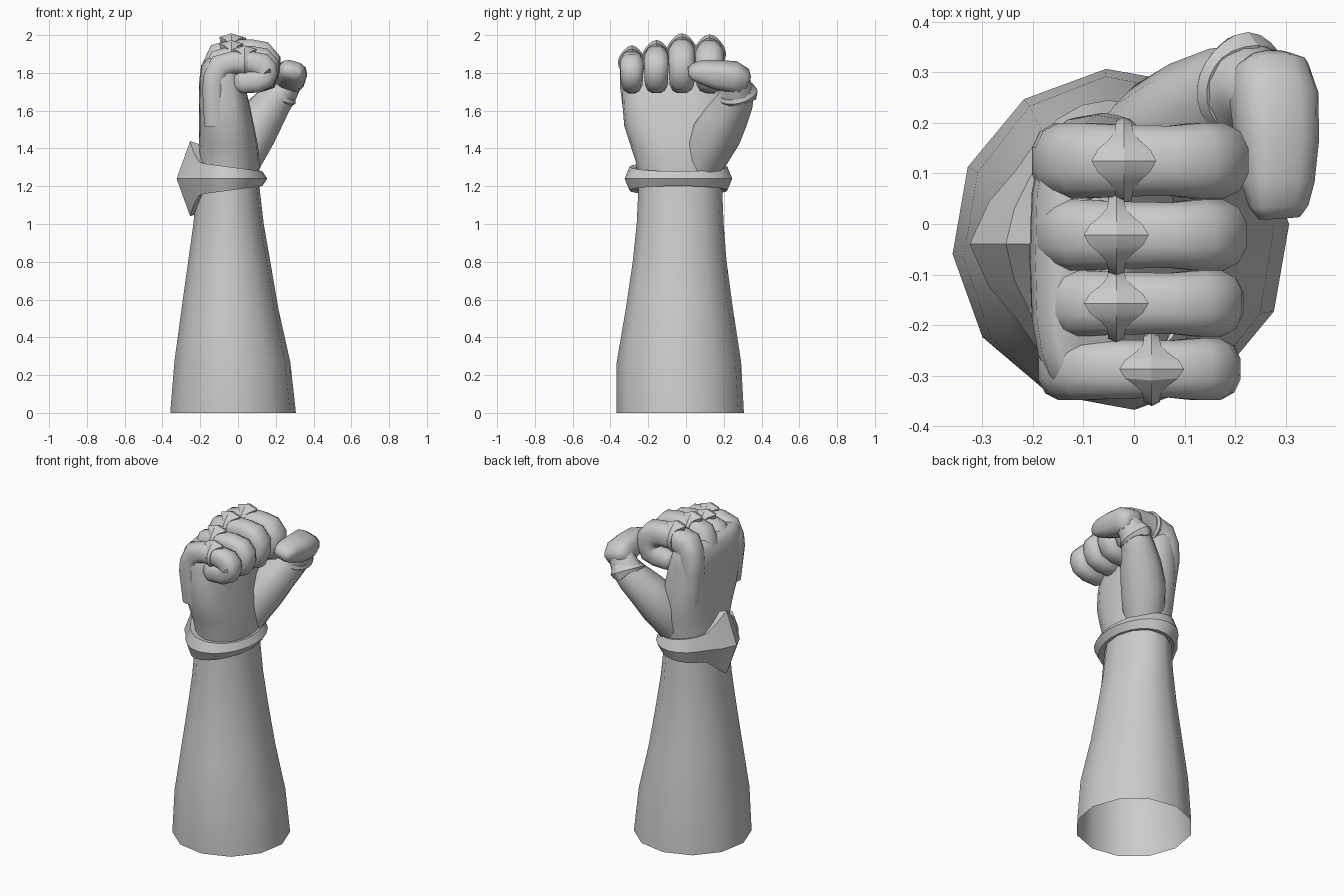
import bpy, bmesh, math
from mathutils import Vector

if "Cube" in bpy.data.objects:
    bpy.data.objects.remove(bpy.data.objects["Cube"])

skin = bpy.data.materials.new("plain grey")
skin.diffuse_color = (0.6, 0.6, 0.6, 1)
skin.use_nodes = True
skin.node_tree.nodes["Principled BSDF"].inputs["Base Color"].default_value = skin.diffuse_color


def loft(name, rings, cap=(True, True), closed=False, angle=60):
    """Bridge a list of vertex rings into one surface."""
    bm = bmesh.new()
    vs = [[bm.verts.new(p) for p in r] for r in rings]
    n = len(vs[0])
    for i in range(len(vs) if closed else len(vs) - 1):
        a, b = vs[i], vs[(i + 1) % len(vs)]
        for j in range(n):
            k = (j + 1) % n
            bm.faces.new((a[j], a[k], b[k], b[j]))
    if not closed:
        if cap[0]:
            bm.faces.new(vs[0][::-1])
        if cap[1]:
            bm.faces.new(vs[-1])
    bmesh.ops.recalc_face_normals(bm, faces=bm.faces)
    me = bpy.data.meshes.new(name)
    bm.to_mesh(me)
    bm.free()
    ob = bpy.data.objects.new(name, me)
    bpy.context.collection.objects.link(ob)
    me.materials.append(skin)
    bpy.ops.object.select_all(action='DESELECT')
    ob.select_set(True)
    bpy.context.view_layer.objects.active = ob
    bpy.ops.object.shade_smooth_by_angle(angle=math.radians(angle))
    return ob


def section(c, u, v, ru, rv, n=12, power=2.0, turn=0.0):
    """Superellipse ring around c in the plane of u and v."""
    pts = []
    for i in range(n):
        t = 2 * math.pi * i / n + turn
        s = lambda f: math.copysign(abs(f) ** (2 / power), f)
        pts.append(c + u * ru * s(math.cos(t)) + v * rv * s(math.sin(t)))
    return pts


def tube(name, path, side, n=12, power=2.5):
    """Limb through (x, y, z, radius across, radius in the bend)."""
    P = [Vector(p[:3]) for p in path]
    rings = []
    for i, p in enumerate(path):
        t = (P[min(i + 1, len(P) - 1)] - P[max(i - 1, 0)]).normalized()
        u = (side - t * side.dot(t)).normalized()
        rings.append(section(P[i], u, t.cross(u), p[3], p[4], n, power, math.pi / n))
    return loft(name, rings)


def band(name, c, u, v, ru, rv, thick, height, n=24):
    """Ridged band; thick(t) and height(t) swell into a pointed stud."""
    w = u.cross(v)
    rings = []
    for i in range(n):
        t = 2 * math.pi * i / n
        d, k, h = (u * math.cos(t), v * math.sin(t)), thick(t), height(t)
        at = lambda e, z: c + d[0] * (ru + e) + d[1] * (rv + e) + w * z
        rings.append([at(-0.02, -h * .9), at(k * .35, -h), at(k, 0), at(k * .35, h), at(-0.02, h * .9)])
    return loft(name, rings, closed=True, angle=25)


X, Y, Z = Vector((1, 0, 0)), Vector((0, 1, 0)), Vector((0, 0, 1))


def limits(z, x0, x1, y0, y1, n, power, turn=0.0):
    c = Vector(((x0 + x1) / 2, (y0 + y1) / 2, z))
    return section(c, X, Y, (x1 - x0) / 2, (y1 - y0) / 2, n, power, turn)


# Forearm, open at the cut end
arm = [(0, -.36, .308, -.368, .308), (.27, -.338, .278, -.368, .293), (.55, -.3, .215, -.32, .25),
       (.8, -.265, .172, -.283, .216), (1.0, -.237, .137, -.262, .2), (1.25, -.213, .108, -.25, .19)]
loft("forearm", [limits(*a, 12, 2.0, math.radians(5)) for a in arm], cap=(False, True))

# Palm and back of the hand
palm = [(1.2, -.213, .11, -.25, .19, 2.0), (1.32, -.208, .115, -.263, .2, 2.1),
        (1.42, -.206, .105, -.295, .215, 2.3), (1.52, -.206, .085, -.327, .22, 2.6),
        (1.64, -.207, .06, -.337, .215, 2.9), (1.76, -.205, .03, -.34, .205, 3.0),
        (1.84, -.195, .0, -.335, .2, 3.0), (1.88, -.16, -.03, -.3, .17, 3.0)]
loft("palm", [limits(*p[:5], 20, p[5]) for p in palm])

# Curled fingers, each with a studded ring: y, lift, half width, ring x
fingers = [("index", .125, 0, .077, -.02), ("middle", -.022, .01, .072, -.035),
           ("ring_finger", -.157, -.02, .067, -.035), ("little", -.287, -.045, .063, .035)]
for name, y, lift, r, rx in fingers:
    top, k = 1.9 + lift, r * .96
    # knuckle, first joint, folded middle, tip tucked into the palm
    path = [(-.12, y * .95, 1.52, r * .8, .06), (-.13, y, 1.72, r, k), (-.125, y, 1.82 + lift, r, k),
            (-.095, y, top - .02, r, k * 1.1), (-.03, y, top, r * .95, k), (.07, y, top, r * .92, k),
            (.125, y, top - .01, r, k * 1.05), (.152, y, top - .045, r, k * 1.1),
            (.155, y, 1.81, r * .97, k), (.14, y, 1.775, r * .95, k * 1.05),
            (.1, y, 1.757, r * .92, .064), (.02, y, 1.75, r * .85, .06), (-.02, y, 1.75, r * .5, .035)]
    tube(name + "_finger" if name != "ring_finger" else name, path, Y)
    up = lambda t: max(0, math.sin(t))
    band(name + "_stud_ring", Vector((rx, y, top)), Y, Z, r * .97, k,
         lambda t: .012 + .018 * up(t) ** 8, lambda t: .016 + .048 * up(t) ** 8)

# Thumb base and its folded end
tube("thumb_base", [(-.02, .06, 1.26, .1, .1), (.02, .11, 1.38, .125, .12), (.07, .165, 1.48, .13, .125),
                    (.13, .215, 1.57, .118, .11), (.19, .26, 1.65, .095, .095),
                    (.235, .275, 1.71, .085, .085), (.265, .26, 1.76, .075, .075)],
     Vector((1, -1, 0)), power=2.2)
tube("thumb_end", [(.265, .325, 1.745, .045, .04), (.268, .305, 1.755, .075, .068),
                   (.277, .25, 1.78, .085, .08), (.283, .16, 1.79, .08, .075),
                   (.285, .08, 1.805, .07, .06), (.286, .035, 1.805, .058, .042),
                   (.287, .012, 1.803, .042, .02)], Vector((1, 0, -.3)), power=2.8)

# Thumb ring
axis = Vector((.45, -.2, .85)).normalized()
u = (Y - axis * Y.dot(axis)).normalized()
back = lambda t: max(0, math.cos(t)) ** 8
band("thumb_ring", Vector((.215, .27, 1.685)), u, axis.cross(u), .085, .085,
     lambda t: .017 + .01 * back(t), lambda t: .02 + .025 * back(t))

# Bracelet with a large pointed stud on the back of the wrist
out = lambda t: max(0, -math.cos(t))
band("bracelet", Vector((-.05, -.04, 1.24)), X, Y, .165, .245,
     lambda t: .04 + .07 * out(t) ** 16, lambda t: .063 - .024 * math.cos(t) + .112 * out(t) ** 20, n=24)
